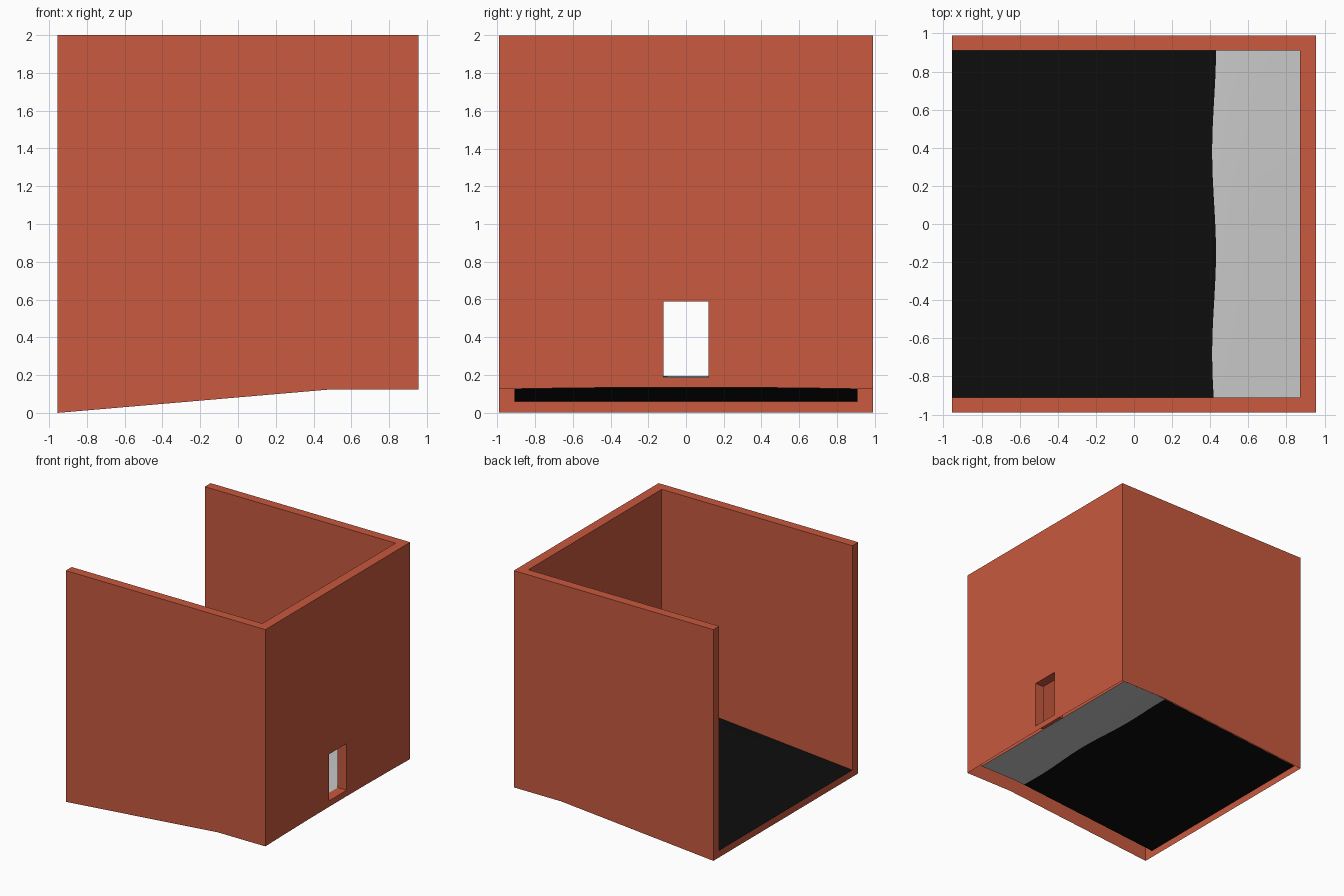
import bpy, bmesh, math

if "Cube" in bpy.data.objects:
    bpy.data.objects.remove(bpy.data.objects["Cube"])

X, Y, H = 0.955, 0.99, 2.0        # outer half sizes and height
XI, YI = 0.87, 0.91               # inner faces of the walls
WY, WB, WT = 0.12, 0.187, 0.59    # window half width, bottom, top
BEND, RISE, LIFT = 0.5, 0.125, 0.06


def material(name, rgb):
    m = bpy.data.materials.new(name)
    m.diffuse_color = (*rgb, 1)
    m.use_nodes = True
    m.node_tree.nodes["Principled BSDF"].inputs["Base Color"].default_value = m.diffuse_color
    return m


red = material("brick red", (0.58, 0.10, 0.05))
black = material("asphalt black", (0.004, 0.004, 0.004))
grey = material("light grey", (0.58, 0.58, 0.58))


def finish(bm, name, mats):
    bmesh.ops.remove_doubles(bm, verts=bm.verts, dist=0.0005)
    me = bpy.data.meshes.new(name)
    bm.to_mesh(me)
    bm.free()
    for m in mats:
        me.materials.append(m)
    ob = bpy.data.objects.new(name, me)
    bpy.context.collection.objects.link(ob)


def ramp(x):
    return RISE * min(1, (x + X) / (BEND + X))


def face(bm, pts):
    bm.faces.new([bm.verts.new(p) for p in pts])


# Walls: hollow shell, open underneath and on the left
bm = bmesh.new()
for s in (-1, 1):
    # outer and inner skins of the long walls, following the ramp
    def put(pts):
        face(bm, pts if s < 0 else pts[::-1])
    put([(-X, s * Y, 0), (BEND, s * Y, RISE), (X, s * Y, RISE), (X, s * Y, H), (-X, s * Y, H)])
    put([(-X, s * YI, H), (XI, s * YI, H), (XI, s * YI, RISE + LIFT),
         (BEND, s * YI, RISE + LIFT), (-X, s * YI, LIFT)])
    # open end of the long wall
    put([(-X, s * YI, 0), (-X, s * Y, 0), (-X, s * Y, H), (-X, s * YI, H)])
    # window jamb
    put([(X, s * WY, WB), (X, s * WY, WT), (XI, s * WY, WT), (XI, s * WY, WB)])


def arch(y):
    return RISE + 0.01 * (1 - (y / Y) ** 2)


# end wall skins, pieced around the window
for x, w, low, flip in ((X, Y, arch, False), (XI, YI, lambda y: RISE + LIFT, True)):
    ys = [-w, -0.75, -0.4, -WY, WY, 0.4, 0.75, w]
    for a, b in zip(ys, ys[1:]):
        if a == -WY:
            spans = [(low(a), low(b), WB), (WT, WT, H)]
        else:
            spans = [(low(a), low(b), H)]
        for za, zb, top in spans:
            p = [(x, a, za), (x, b, zb), (x, b, top), (x, a, top)]
            face(bm, p[::-1] if flip else p)
# window sill and head, top rim, low lip under the floor edge
face(bm, [(XI, -WY, WB), (X, -WY, WB), (X, WY, WB), (XI, WY, WB)])
face(bm, [(XI, WY, WT), (X, WY, WT), (X, -WY, WT), (XI, -WY, WT)])
face(bm, [(-X, -Y, H), (X, -Y, H), (X, Y, H), (-X, Y, H),
          (-X, YI, H), (XI, YI, H), (XI, -YI, H), (-X, -YI, H)])
face(bm, [(-X, YI, 0), (-X, -YI, 0), (-X, -YI, LIFT), (-X, YI, LIFT)])
finish(bm, "walls", [red])

# Floor: thin sheet rising to a landing, slightly crowned in the middle
bm = bmesh.new()
EDGE = 0.42
xs = [-X, -0.6, -0.25, 0.1, EDGE, BEND, 0.65, XI]
NY = 24
grid = []
for x in xs:
    row = []
    for j in range(NY + 1):
        y = -YI + 2 * YI * j / NY
        # wavy border between black and grey
        px = x + 0.01 * math.cos(2 * math.pi * (y + 0.15) / 1.06) if x == EDGE else x
        crown = 0.018 * math.sin(math.pi * (px + X) / (XI + X)) * (1 - (y / YI) ** 2)
        row.append(bm.verts.new((px, y, ramp(px) + LIFT + crown)))
    grid.append(row)
for i in range(len(xs) - 1):
    for j in range(NY):
        f = bm.faces.new((grid[i][j], grid[i + 1][j], grid[i + 1][j + 1], grid[i][j + 1]))
        f.material_index = 0 if xs[i] < EDGE else 1
        f.smooth = True
finish(bm, "floor", [black, grey])
